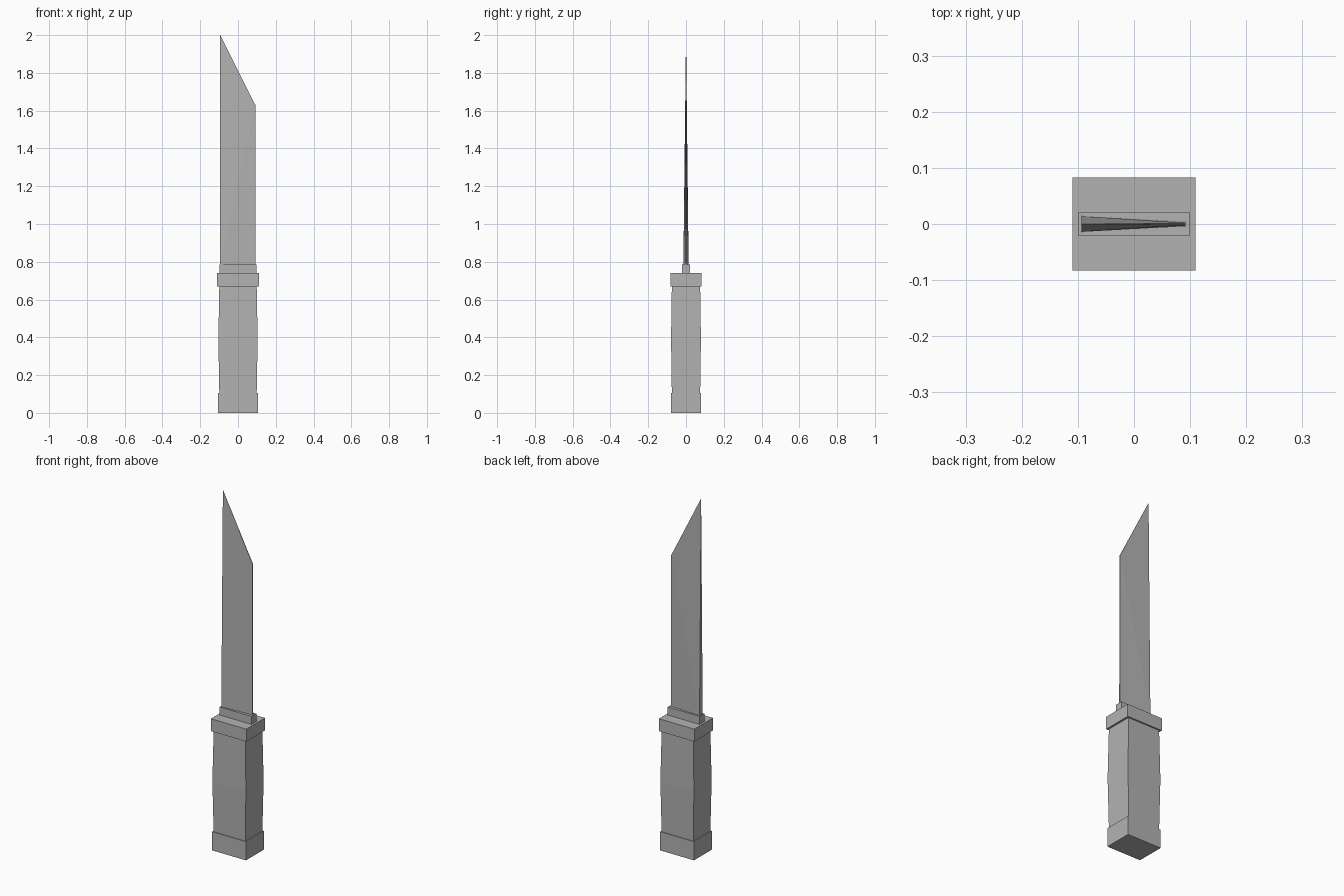
import bpy
import bmesh

cube = bpy.data.objects.get("Cube")
if cube:
    bpy.data.objects.remove(cube, do_unlink=True)

# One plain grey for the whole knife
grey = bpy.data.materials.new("plain grey")
grey.use_nodes = True
colour = (0.45, 0.45, 0.45, 1)
grey.diffuse_color = colour
grey.node_tree.nodes["Principled BSDF"].inputs["Base Color"].default_value = colour


def finish(name, bm):
    bmesh.ops.recalc_face_normals(bm, faces=bm.faces)
    mesh = bpy.data.meshes.new(name)
    bm.to_mesh(mesh)
    bm.free()
    mesh.materials.append(grey)
    obj = bpy.data.objects.new(name, mesh)
    bpy.context.collection.objects.link(obj)
    return obj


def block(name, rings):
    """Stack rectangular rings (z, half width, half depth) into a closed block."""
    bm = bmesh.new()
    loops = [[bm.verts.new((sx * w, sy * d, z))
              for sx, sy in ((-1, -1), (1, -1), (1, 1), (-1, 1))]
             for z, w, d in rings]
    for low, high in zip(loops, loops[1:]):
        for i in range(4):
            j = (i + 1) % 4
            bm.faces.new((low[i], low[j], high[j], high[i]))
    bm.faces.new(loops[0])
    bm.faces.new(loops[-1])
    return finish(name, bm)


# Handle parts
block("pommel", [(0, 0.105, 0.079), (0.105, 0.105, 0.079)])
block("grip", [(0.105, 0.099, 0.075), (0.39, 0.104, 0.079), (0.67, 0.099, 0.075)])
block("guard", [(0.67, 0.11, 0.083), (0.74, 0.11, 0.083)])
block("collar", [(0.74, 0.099, 0.021), (0.785, 0.099, 0.021)])

# Blade: thick at the spine, thin at the cutting edge, tapering to the tip
bm = bmesh.new()
outline = [(-0.094, 0.78, 0.014), (0.092, 0.78, 0.004), (0.092, 1.63, 0.002)]
tip = bm.verts.new((-0.094, 0, 2))
front, back = ([bm.verts.new((x, side * t, z)) for x, z, t in outline] for side in (-1, 1))
for spine, edge, shoulder in (front, back):
    bm.faces.new((spine, edge, shoulder))
    bm.faces.new((spine, shoulder, tip))
for i in range(2):
    bm.faces.new((front[i], front[i + 1], back[i + 1], back[i]))
bm.faces.new((front[2], back[2], tip))
bm.faces.new((front[0], back[0], tip))
finish("blade", bm)
